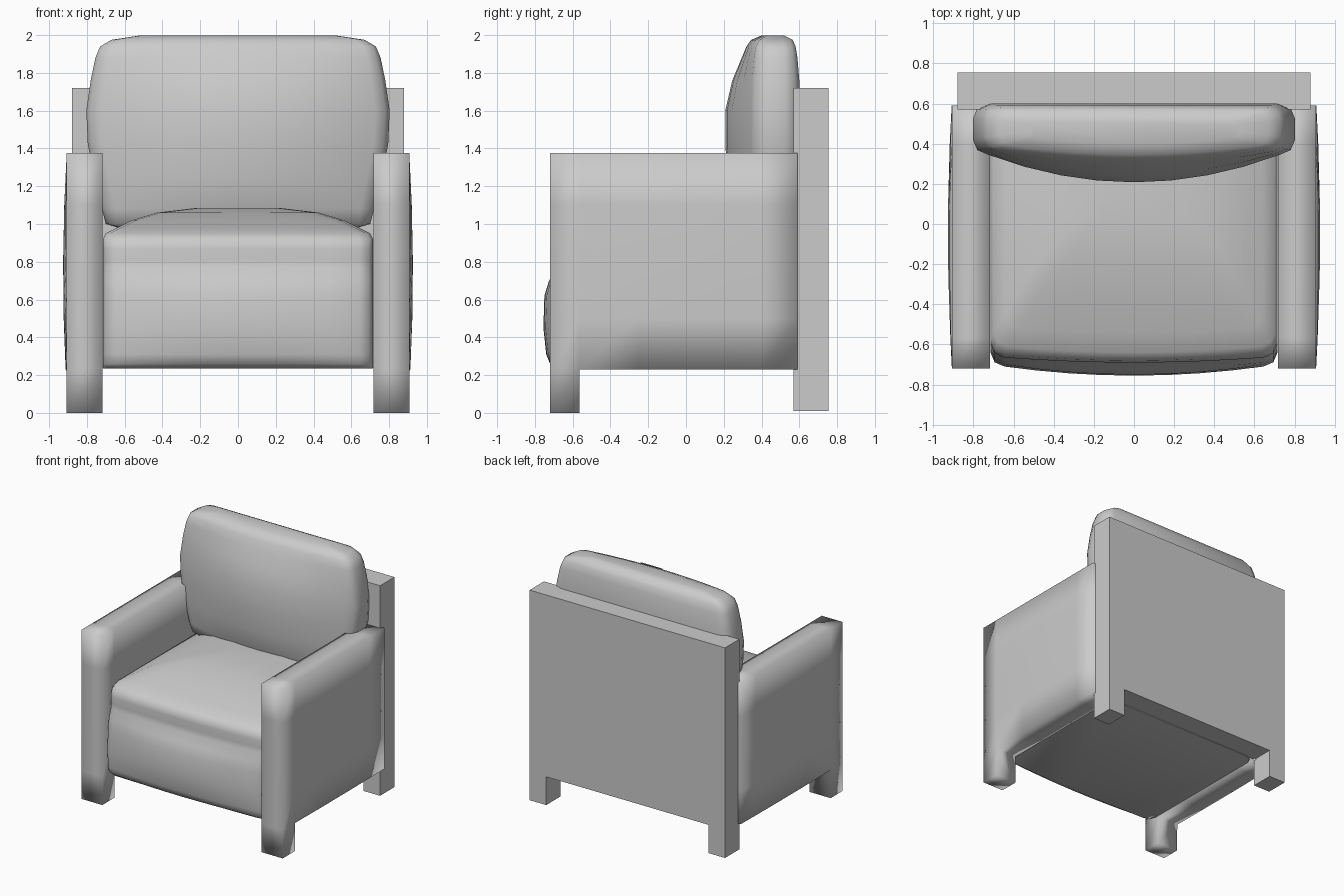
import bpy, bmesh, math

cube = bpy.data.objects.get("Cube")
if cube:
    bpy.data.objects.remove(cube, do_unlink=True)

fabric = bpy.data.materials.new("grey_fabric")
fabric.use_nodes = True
GREY = (0.6, 0.6, 0.6, 1)
fabric.diffuse_color = GREY
fabric.node_tree.nodes["Principled BSDF"].inputs["Base Color"].default_value = GREY


def finish(name, bm, angle):
    bmesh.ops.recalc_face_normals(bm, faces=bm.faces)
    mesh = bpy.data.meshes.new(name)
    bm.to_mesh(mesh)
    bm.free()
    mesh.materials.append(fabric)
    obj = bpy.data.objects.new(name, mesh)
    bpy.context.collection.objects.link(obj)
    bpy.ops.object.select_all(action="DESELECT")
    obj.select_set(True)
    bpy.context.view_layer.objects.active = obj
    bpy.ops.object.shade_smooth_by_angle(angle=math.radians(angle))
    return obj


def notched_panel(name, us, vs, keep, place, angle):
    """Slab of grid cells; place(u, v, side) gives the position on either face."""
    bm = bmesh.new()
    grids = [[[bm.verts.new(place(u, v, s)) for v in vs] for u in us] for s in (0, 1)]
    cells = {(i, j) for i in range(len(us) - 1) for j in range(len(vs) - 1) if keep(i, j)}
    for i, j in cells:
        loop = [(i, j), (i + 1, j), (i + 1, j + 1), (i, j + 1)]
        for g in grids:
            bm.faces.new([g[a][b] for a, b in loop])
        sides = [(i, j - 1), (i + 1, j), (i, j + 1), (i - 1, j)]
        for k, nb in enumerate(sides):
            if nb not in cells:
                (a, b), (c, d) = loop[k], loop[(k + 1) % 4]
                bm.faces.new([grids[0][a][b], grids[0][c][d], grids[1][c][d], grids[1][a][b]])
    bmesh.ops.delete(bm, geom=[v for v in bm.verts if not v.link_faces], context="VERTS")
    return finish(name, bm, angle)


def cushion(name, rings, corner):
    """Stack of outlines: height, half width, front at side, front at middle, back."""
    bm = bmesh.new()
    loops = []
    for z, w, side, mid, back in rings:
        c = min(corner, (back - side) * 0.3)
        pts = [(w, side + c), (w - c * 0.3, side + c * 0.3)]
        for k in range(9):
            t = 1 - k / 4
            pts.append(((w - c) * t, mid + (side - mid) * t * t))
        pts += [(-w + c * 0.3, side + c * 0.3), (-w, side + c), (-w, back - c),
                (-w + c * 0.3, back - c * 0.3), (-w + c, back),
                (w - c, back), (w - c * 0.3, back - c * 0.3), (w, back - c)]
        loops.append([bm.verts.new((x, y, z)) for x, y in pts])
    for lo, hi in zip(loops, loops[1:]):
        for k in range(len(lo)):
            n = (k + 1) % len(lo)
            bm.faces.new([lo[k], lo[n], hi[n], hi[k]])
    bm.faces.new(loops[0])
    bm.faces.new(loops[-1])
    return finish(name, bm, 60)


# Arms, each with its front leg and a gently bulging outer side
ARM_Y = [-0.72, -0.565, -0.25, 0.1, 0.4, 0.59]
ARM_Z = [0, 0.23, 0.5, 0.8, 1.1, 1.375]


def arm_place(sign):
    def place(y, z, outer):
        if not outer:
            return (sign * 0.718, y, z)
        u = max(0, 1 - ((y + 0.05) / 0.66) ** 2)
        v = max(0, 1 - ((z - 0.75) / 0.62) ** 2)
        return (sign * (0.907 + 0.02 * u * v), y, z)
    return place


for label, sign in (("left", 1), ("right", -1)):
    notched_panel(label + "_arm", ARM_Y, ARM_Z, lambda i, j: j > 0 or i == 0,
                  arm_place(sign), 100)

# Back panel with two short legs
notched_panel("back_panel", [-0.88, -0.73, 0.73, 0.88], [0.01, 0.24, 1.72],
              lambda i, j: j > 0 or i != 1,
              lambda x, z, s: (x, 0.755 if s else 0.57, z), 40)

# Seat: padded front, crease, then a crowned cushion top
cushion("seat", [
    (0.235, 0.715, -0.66, -0.67, 0.58), (0.26, 0.715, -0.69, -0.72, 0.58),
    (0.31, 0.715, -0.70, -0.74, 0.58), (0.45, 0.715, -0.71, -0.755, 0.58),
    (0.62, 0.715, -0.70, -0.75, 0.58), (0.70, 0.715, -0.69, -0.725, 0.58),
    (0.77, 0.715, -0.665, -0.69, 0.58), (0.81, 0.715, -0.66, -0.685, 0.58),
    (0.87, 0.715, -0.665, -0.69, 0.58), (0.92, 0.715, -0.65, -0.68, 0.58),
    (0.95, 0.70, -0.61, -0.64, 0.57), (0.98, 0.64, -0.52, -0.54, 0.55),
    (1.02, 0.56, -0.38, -0.40, 0.52), (1.06, 0.43, -0.20, -0.22, 0.48),
    (1.085, 0.22, 0.0, -0.02, 0.42)], 0.07)

# Back cushion, bulging forward in the middle
cushion("back_cushion", [
    (0.97, 0.60, 0.40, 0.33, 0.52), (1.0, 0.70, 0.37, 0.29, 0.56),
    (1.08, 0.72, 0.35, 0.25, 0.59), (1.25, 0.76, 0.345, 0.22, 0.6),
    (1.42, 0.795, 0.345, 0.208, 0.6), (1.6, 0.803, 0.345, 0.208, 0.6),
    (1.76, 0.78, 0.35, 0.245, 0.6), (1.88, 0.755, 0.36, 0.295, 0.59),
    (1.94, 0.73, 0.37, 0.32, 0.58), (1.975, 0.67, 0.39, 0.345, 0.565),
    (1.998, 0.52, 0.43, 0.40, 0.52)], 0.08)
